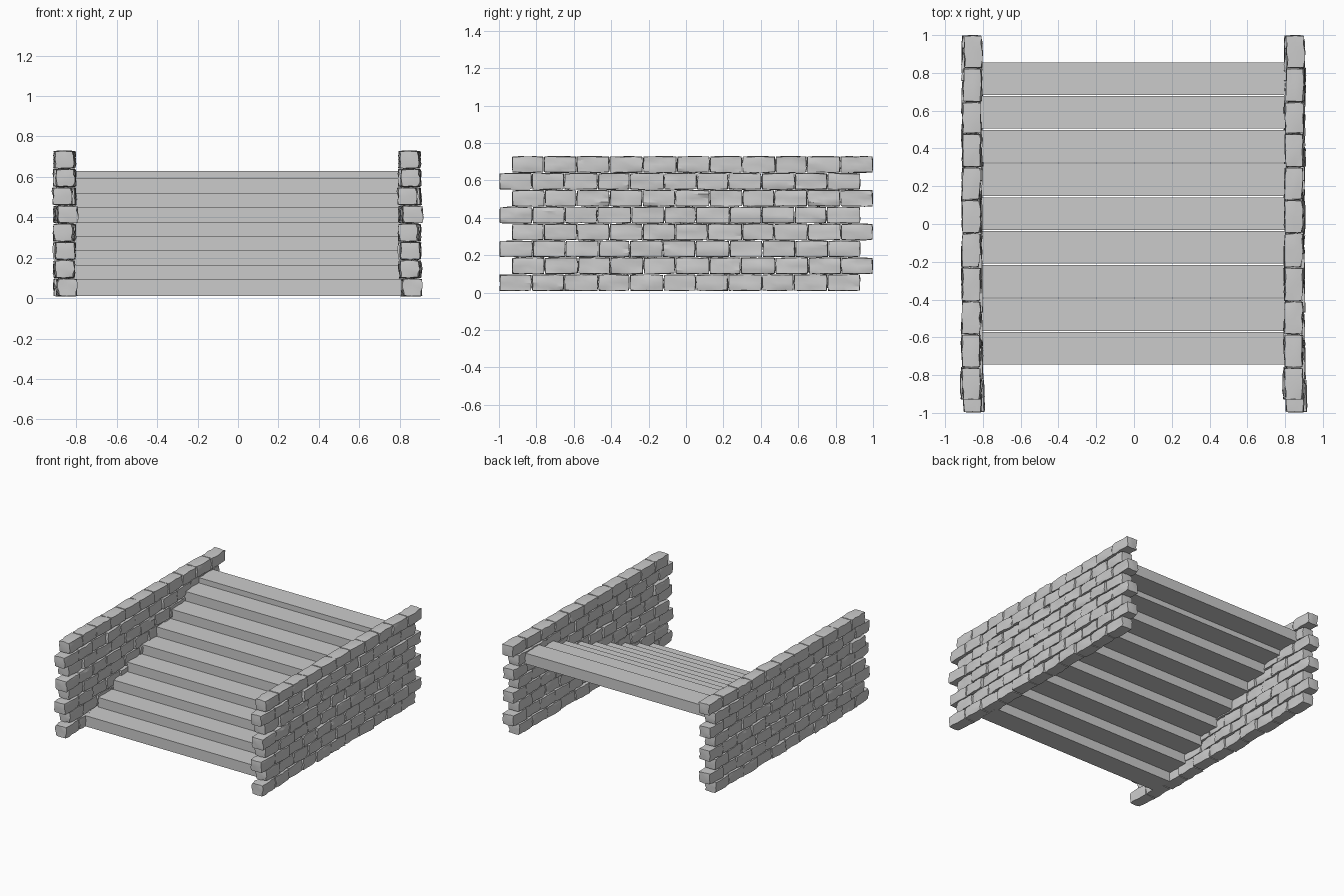
import bpy
import bmesh
import random
from mathutils import Matrix, Vector

if "Cube" in bpy.data.objects:
    bpy.data.objects.remove(bpy.data.objects["Cube"], do_unlink=True)

random.seed(7)

stone = bpy.data.materials.new("grey stone")
stone.use_nodes = True
GREY = (0.6, 0.6, 0.6, 1)
stone.diffuse_color = GREY
stone.node_tree.nodes["Principled BSDF"].inputs["Base Color"].default_value = GREY


def add_object(name, mesh, x=0):
    obj = bpy.data.objects.new(name, mesh)
    obj.location.x = x
    bpy.context.collection.objects.link(obj)
    return obj


def box(bm, centre, size):
    matrix = Matrix.Translation(centre) @ Matrix.Diagonal((*size, 1))
    bmesh.ops.create_cube(bm, size=1, matrix=matrix)


def rough_brick(wall_bm, centre, size):
    """A block with worn corners and a slightly uneven surface."""
    bm = bmesh.new()
    box(bm, centre, size)
    bmesh.ops.subdivide_edges(bm, edges=bm.edges[:], cuts=3, use_grid_fill=True)
    tilt = random.uniform(-0.004, 0.004)
    for v in bm.verts:
        local = v.co - centre
        unit = Vector([local[i] / size[i] * 2 for i in range(3)])
        rim = sum(abs(c) > 0.99 for c in unit)
        if rim > 1:  # worn edges and corners
            v.co -= unit * 0.001 * rim
        v.co.x += unit.x * random.uniform(-0.005, 0.006) + tilt * unit.y
        v.co.y += random.uniform(-0.002, 0.002)
        v.co.z += random.uniform(-0.002, 0.002)
    brick_mesh = bpy.data.meshes.new("brick")
    bm.to_mesh(brick_mesh)
    bm.free()
    wall_bm.from_mesh(brick_mesh)
    bpy.data.meshes.remove(brick_mesh)


# Brick wall: eight staggered courses of eleven rough blocks
COURSES, BRICKS = 8, 11
PITCH, COURSE = 0.1755, 0.0903
end_shift = [0.01, 0, 0.003, -0.006, 0.014, -0.012, 0.003, -0.004]
bm = bmesh.new()
for row in range(COURSES):
    start = -0.931 if row % 2 else -0.998
    joints = [start + k * PITCH for k in range(BRICKS + 1)]
    for k in range(1, BRICKS):
        joints[k] += random.uniform(-0.006, 0.006)
    for k in range(BRICKS):
        shift = end_shift[row] if k == 0 else random.uniform(-0.008, 0.008)
        centre = Vector((shift, (joints[k] + joints[k + 1]) / 2, 0.008 + (row + 0.5) * COURSE))
        size = (0.094, joints[k + 1] - joints[k] - 0.003, COURSE - 0.003)
        rough_brick(bm, centre, size)
wall_mesh = bpy.data.meshes.new("brick_wall")
bm.to_mesh(wall_mesh)
bm.free()
wall_mesh.materials.append(stone)

for name, x in (("right_wall", -0.857), ("left_wall", 0.85)):
    wall = add_object(name, wall_mesh, x)

# Both walls share one mesh, so shading one shades both
bpy.ops.object.select_all(action="DESELECT")
bpy.context.view_layer.objects.active = wall
wall.select_set(True)
bpy.ops.object.shade_smooth_by_angle(angle=0.5)

# Steps: nine slabs with narrow gaps, the last one set lower as a landing
STEPS, PITCH_Y, DEPTH, RISE, THICK = 9, 0.1785, 0.172, 0.071, 0.084
for i in range(STEPS):
    top = 0.629 if i == STEPS - 1 else 0.094 + i * RISE
    bm = bmesh.new()
    box(bm, Vector((0, -0.745 + i * PITCH_Y + DEPTH / 2, top - THICK / 2)), (1.64, DEPTH, THICK))
    mesh = bpy.data.meshes.new("step")
    bm.to_mesh(mesh)
    bm.free()
    mesh.materials.append(stone)
    add_object(f"step_{i + 1}", mesh)
